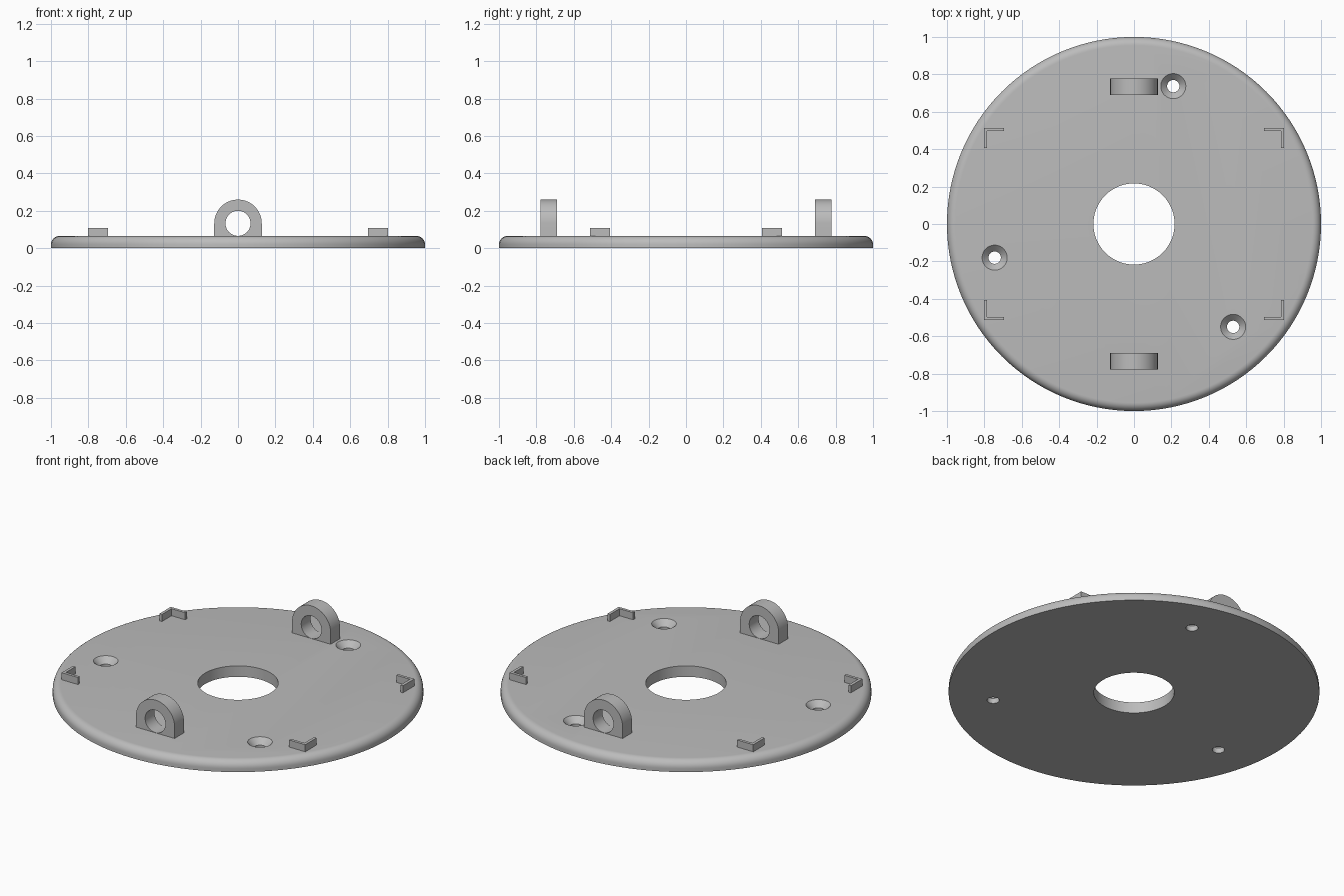
import bpy
import bmesh
from math import sin, cos, pi, radians

TOP = 0.065      # plate thickness
FILLET = 0.045   # rounded upper rim

if "Cube" in bpy.data.objects:
    bpy.data.objects.remove(bpy.data.objects["Cube"])

grey = bpy.data.materials.new("plain grey")
grey.use_nodes = True
grey.diffuse_color = (0.5, 0.5, 0.5, 1)
grey.node_tree.nodes["Principled BSDF"].inputs["Base Color"].default_value = (0.5, 0.5, 0.5, 1)


def finish(name, bm):
    bmesh.ops.recalc_face_normals(bm, faces=bm.faces)
    mesh = bpy.data.meshes.new(name)
    bm.to_mesh(mesh)
    bm.free()
    mesh.materials.append(grey)
    obj = bpy.data.objects.new(name, mesh)
    bpy.context.collection.objects.link(obj)
    return obj


def lathe(name, profile, centre=(0, 0), steps=48):
    """Turn a closed-off (radius, z) profile about a vertical axis."""
    bm = bmesh.new()
    rings = [[bm.verts.new((centre[0] + r * cos(2 * pi * i / steps),
                            centre[1] + r * sin(2 * pi * i / steps), z))
              for i in range(steps)] for r, z in profile]
    for low, high in zip(rings, rings[1:]):
        for i in range(steps):
            j = (i + 1) % steps
            bm.faces.new((low[i], low[j], high[j], high[i]))
    bm.faces.new(rings[0])
    bm.faces.new(rings[-1])
    return finish(name, bm)


def prism(name, outline, direction):
    """Extrude a flat outline of 3D points along a direction."""
    bm = bmesh.new()
    face = bm.faces.new([bm.verts.new(p) for p in outline])
    out = bmesh.ops.extrude_face_region(bm, geom=[face])
    bmesh.ops.translate(bm, vec=direction,
                        verts=[v for v in out["geom"] if isinstance(v, bmesh.types.BMVert)])
    return finish(name, bm)


def select_only(obj):
    bpy.ops.object.select_all(action="DESELECT")
    obj.select_set(True)
    bpy.context.view_layer.objects.active = obj


def cut(obj, cutters):
    select_only(obj)
    for cutter in cutters:
        mod = obj.modifiers.new("hole", "BOOLEAN")
        mod.operation = "DIFFERENCE"
        mod.solver = "EXACT"
        mod.object = cutter
        bpy.ops.object.modifier_apply(modifier=mod.name)
        bpy.data.objects.remove(cutter)
    bpy.ops.object.shade_smooth_by_angle(angle=radians(30))


# Round base plate with a filleted upper rim
rim = [(1 - FILLET + FILLET * cos(a), TOP - FILLET + FILLET * sin(a))
       for a in (i * pi / 16 for i in range(9))]
plate = lathe("base_plate", [(1, 0)] + rim, steps=128)

# Centre opening and three countersunk screw holes
holes = [lathe("centre_cutter", [(0.217, -0.1), (0.217, 0.2)], steps=96)]
for spot in ((0.21, 0.737), (-0.745, -0.18), (0.53, -0.55)):
    holes.append(lathe("screw_cutter", [(0.033, -0.1), (0.033, TOP - 0.034),
                                        (0.067, TOP), (0.067, 0.2)], spot))
cut(plate, holes)

# Upright lugs with a round eye, front and back
EYE_Z, LUG_R, EYE_R = 0.133, 0.127, 0.067
LUG_IN, LUG_OUT = 0.69, 0.778


def arc(radius, y, count, span):
    return [(radius * cos(span * i / count), y, EYE_Z + radius * sin(span * i / count))
            for i in range(count + 1)]


for side, label in ((-1, "front"), (1, "back")):
    y = side * LUG_IN
    outline = arc(LUG_R, y, 32, pi) + [(-LUG_R, y, TOP - 0.005), (LUG_R, y, TOP - 0.005)]
    lug = prism(label + "_lug", outline, (0, side * (LUG_OUT - LUG_IN), 0))
    eye = prism("eye_cutter", arc(EYE_R, y - 0.2, 48, 2 * pi)[:-1], (0, 0.4, 0))
    cut(lug, [eye])

# Four L-shaped corner stops
X, Y, ARM, WALL = 0.802, 0.513, 0.107, 0.017
ell = [(0, 0), (ARM, 0), (ARM, WALL), (WALL, WALL), (WALL, ARM), (0, ARM)]
for sx, x_name in ((-1, "right"), (1, "left")):
    for sy, y_name in ((-1, "front"), (1, "back")):
        points = [(sx * (X - a), sy * (Y - b), TOP - 0.005) for a, b in ell]
        prism(f"{y_name}_{x_name}_corner_stop", points, (0, 0, 0.107 - TOP + 0.005))
